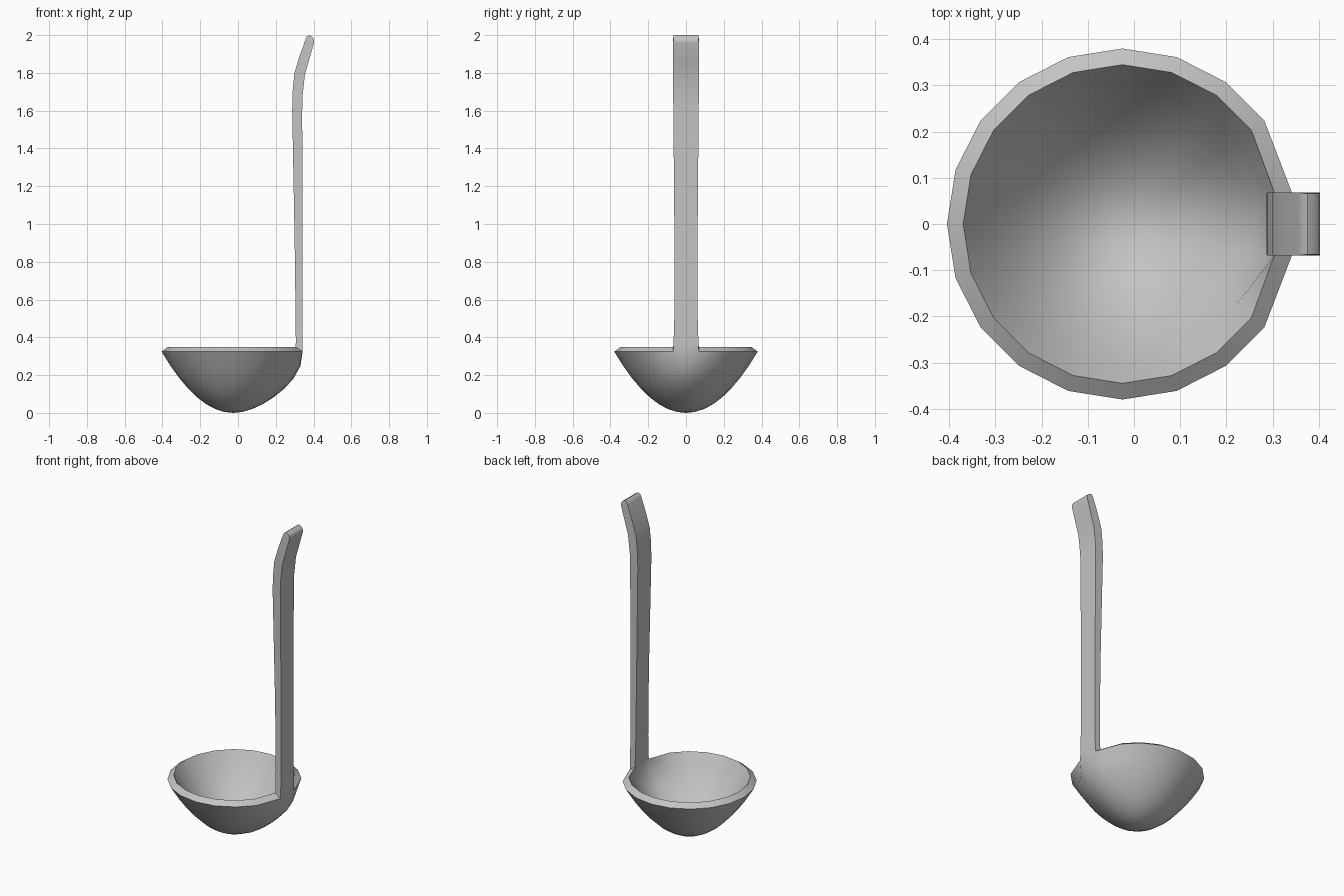
import bpy, bmesh
from math import sin, cos, pi, radians

cube = bpy.data.objects.get("Cube")
if cube:
    bpy.data.objects.remove(cube)

steel = bpy.data.materials.new("grey_steel")
steel.use_nodes = True
steel.diffuse_color = (0.55, 0.55, 0.55, 1)
steel.node_tree.nodes["Principled BSDF"].inputs["Base Color"].default_value = (0.55, 0.55, 0.55, 1)

SIDES = 20
CENTRE_X = -0.025
HALF_WIDTH = 0.068
bm = bmesh.new()


def bowl_ring(radius, low, high, t, attach_x):
    """One ring of a parabolic shell, flattened towards the handle near the rim."""
    ring = []
    pull = t ** 3
    for i in range(SIDES):
        a = 2 * pi * i / SIDES
        x, y = CENTRE_X + radius * t * cos(a), radius * t * sin(a)
        if i in (0, 1, SIDES - 1):
            side = (y > 0.001) - (y < -0.001)
            x += (attach_x - x) * pull
            y += (side * HALF_WIDTH - y) * pull
        ring.append(bm.verts.new((x, y, low + (high - low) * t * t)))
    return ring


def bridge(a, b, skip=()):
    n = len(a)
    for i in range(n):
        if i not in skip:
            j = (i + 1) % n
            bm.faces.new((a[i], a[j], b[j], b[i]))


def shell(radius, low, high, attach_x):
    """Bowl surface from the pole up; returns its rim."""
    pole = bm.verts.new((CENTRE_X, 0, low))
    rings = [bowl_ring(radius, low, high, t / 8, attach_x) for t in range(1, 9)]
    for i in range(SIDES):
        bm.faces.new((pole, rings[0][i], rings[0][(i + 1) % SIDES]))
    for lower, upper in zip(rings, rings[1:]):
        bridge(lower, upper)
    return rings[-1]


# Bowl: outer and inner shells joined by a sloping rim, open under the handle
outer = shell(0.38, 0.0, 0.325, 0.342)
inner = shell(0.345, 0.042, 0.35, 0.304)
bridge(outer, inner, skip=(0, SIDES - 1))

# Handle: sections of inner x, inner z, outer x, outer z, half width
sections = [
    (0.306, 0.37, 0.342, 0.37, 0.066),
    (0.305, 0.50, 0.342, 0.50, 0.062),
    (0.300, 0.90, 0.341, 0.90, 0.061),
    (0.287, 1.60, 0.340, 1.60, 0.067),
    (0.289, 1.70, 0.342, 1.68, 0.068),
    (0.299, 1.80, 0.354, 1.79, 0.068),
    (0.323, 1.88, 0.374, 1.86, 0.068),
    (0.357, 1.975, 0.402, 1.958, 0.068),
    (0.364, 1.992, 0.403, 1.973, 0.067),
    (0.376, 2.00, 0.396, 1.988, 0.066),
]
loop = [outer[-1], outer[0], outer[1], inner[1], inner[0], inner[-1]]
for xi, zi, xo, zo, w in sections:
    points = [(xo, -w, zo), (xo, 0, zo), (xo, w, zo), (xi, w, zi), (xi, 0, zi), (xi, -w, zi)]
    new_loop = [bm.verts.new(p) for p in points]
    bridge(loop, new_loop)
    loop = new_loop
bm.faces.new(loop)

bmesh.ops.recalc_face_normals(bm, faces=bm.faces)
mesh = bpy.data.meshes.new("ladle")
bm.to_mesh(mesh)
bm.free()
mesh.materials.append(steel)
ladle = bpy.data.objects.new("ladle", mesh)
bpy.context.collection.objects.link(ladle)

# Smooth surfaces with crisp rim and handle edges
bpy.ops.object.select_all(action="DESELECT")
ladle.select_set(True)
bpy.context.view_layer.objects.active = ladle
bpy.ops.object.shade_smooth_by_angle(angle=radians(40))
